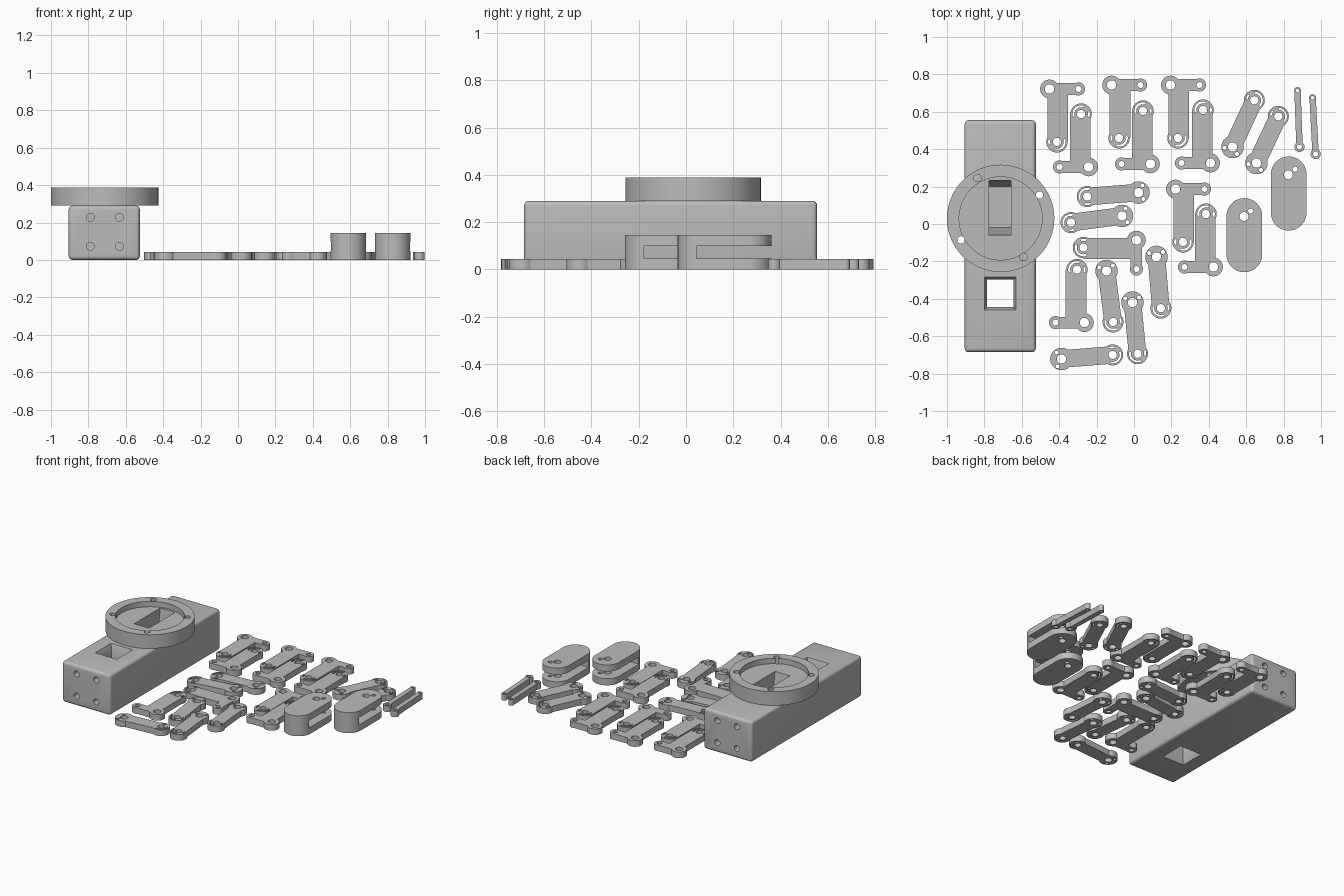
import bpy, bmesh, math
from mathutils import Matrix, Vector

if "Cube" in bpy.data.objects:
    bpy.data.objects.remove(bpy.data.objects["Cube"])

gray = bpy.data.materials.new("plain_gray")
gray.diffuse_color = (0.5, 0.5, 0.5, 1)
gray.use_nodes = True
gray.node_tree.nodes["Principled BSDF"].inputs["Base Color"].default_value = gray.diffuse_color
T = 0.043  # link thickness


def circle(x, y, r, n=32):
    return [(x + r * math.cos(2 * math.pi * i / n), y + r * math.sin(2 * math.pi * i / n)) for i in range(n)]


def rect(x0, x1, y0, y1):
    return [(x0, y0), (x1, y0), (x1, y1), (x0, y1)]


def arc(x, y, r0, r1, a0, a1, n=12):
    ang = [math.radians(a0 + (a1 - a0) * i / n) for i in range(n + 1)]
    outer = [(x + r1 * math.cos(a), y + r1 * math.sin(a)) for a in ang]
    return outer + [(x + r0 * math.cos(a), y + r0 * math.sin(a)) for a in reversed(ang)]


def capsule(x, y, r, half, n=24):
    a = [math.pi * i / n for i in range(n + 1)]
    top = [(x + r * math.cos(t), y + half + r * math.sin(t)) for t in a]
    return top + [(x - r * math.cos(t), y - half - r * math.sin(t)) for t in a]


def prism(bm, pts, z0, z1, top=None, mat=None):
    """Closed prism, or frustum when another top outline is given."""
    mat = mat or Matrix()
    lo = [bm.verts.new(mat @ Vector((x, y, z0))) for x, y in pts]
    hi = [bm.verts.new(mat @ Vector((x, y, z1))) for x, y in (top or pts)]
    bm.faces.new(lo[::-1])
    bm.faces.new(hi)
    n = len(lo)
    for i in range(n):
        bm.faces.new((lo[i], lo[(i + 1) % n], hi[(i + 1) % n], hi[i]))


def to_object(name, bm):
    bmesh.ops.recalc_face_normals(bm, faces=bm.faces[:])
    me = bpy.data.meshes.new(name)
    bm.to_mesh(me)
    bm.free()
    me.materials.append(gray)
    ob = bpy.data.objects.new(name, me)
    bpy.context.collection.objects.link(ob)
    return ob


def carve(ob, cutter_bm):
    """Merge overlapping solids, cut the holes and shade."""
    cutter = to_object("cutter", cutter_bm)
    cutter.hide_render = True
    mod = ob.modifiers.new("cut", "BOOLEAN")
    mod.operation, mod.solver, mod.object = "DIFFERENCE", "EXACT", cutter
    mod.use_self = True
    dg = bpy.context.evaluated_depsgraph_get()
    ob.data = bpy.data.meshes.new_from_object(ob.evaluated_get(dg))
    ob.modifiers.clear()
    bpy.data.objects.remove(cutter)
    bpy.ops.object.select_all(action="DESELECT")
    ob.select_set(True)
    bpy.context.view_layer.objects.active = ob
    bpy.ops.object.shade_smooth_by_angle(angle=math.radians(30))
    return ob


def plate(name, outlines, holes, h=T):
    body, cut = bmesh.new(), bmesh.new()
    for p in outlines:
        prism(body, p, 0, h)
    for p in holes:
        prism(cut, p, -0.05, h + 0.05)
    return carve(to_object(name, body), cut)


def place_copies(ob, spots):
    for i, (x, y, angle) in enumerate(spots):
        o = ob if i == 0 else ob.copy()
        if i:
            bpy.context.collection.objects.link(o)
        o.location, o.rotation_euler = (x, y, 0), (0, 0, angle)


def slot_cut(bm):
    # tapered well shared by the turntable and the housing
    prism(bm, rect(-0.775, -0.658, -0.02, 0.2), 0.1, 0.42, rect(-0.775, -0.658, -0.07, 0.243))


# Housing: rounded block with a square through hole and drilled ends
bm = bmesh.new()
prism(bm, rect(-0.905, -0.525, -0.685, 0.555), 0, 0.29)
bmesh.ops.recalc_face_normals(bm, faces=bm.faces[:])
bmesh.ops.bevel(bm, geom=bm.edges[:], offset=0.02, segments=4, profile=0.5, affect="EDGES")
cut = bmesh.new()
hole_in, hole_out = rect(-0.785, -0.645, -0.445, -0.298), rect(-0.8, -0.63, -0.46, -0.283)
prism(cut, hole_in, 0.03, 0.26)
prism(cut, hole_in, 0.255, 0.291, hole_out)
prism(cut, hole_out, -0.001, 0.035, hole_in)
slot_cut(cut)
turn = Matrix.Rotation(math.pi / 2, 4, "X")  # local z becomes -y
for x in (-0.789, -0.634):
    for z in (0.072, 0.228):
        prism(cut, circle(x, z, 0.021, 24), 0.45, 0.75, mat=turn)
        prism(cut, circle(x, z, 0.021, 24), -0.6, -0.33, mat=turn)
carve(to_object("housing", bm), cut)

# Turntable: dished disc with four screw holes and the well
bm, cut = bmesh.new(), bmesh.new()
prism(bm, circle(-0.713, 0.03, 0.287, 96), 0.29, 0.388)
prism(cut, circle(-0.713, 0.03, 0.222, 96), 0.35, 0.45)
slot_cut(cut)
for x, y in ((-0.837, 0.246), (-0.505, 0.155), (-0.925, -0.085), (-0.59, -0.176)):
    prism(cut, circle(x, y, 0.02, 24), 0.2, 0.45)
carve(to_object("turntable", bm), cut)

# L-shaped links
fx, fy = 0.04, -0.283
l_link = plate("l_link",
    [circle(0, 0, 0.05), circle(0.155, 0, 0.035), rect(0, 0.155, -0.031, 0.031),
     rect(-0.011, 0.1, fy, -0.01), circle(fx, fy, 0.057, 40)],
    [circle(0, 0, 0.025), circle(0.155, 0, 0.016), circle(fx, fy, 0.022),
     arc(fx, fy, 0.036, 0.047, -110, 20), arc(fx, fy, 0.036, 0.047, 160, 200)])
h = math.pi
place_copies(l_link, [(-0.452, 0.722, 0), (-0.243, 0.305, h), (-0.12, 0.743, 0), (0.088, 0.321, h),
                      (0.195, 0.743, 0), (0.409, 0.326, h), (0.222, 0.187, 0), (0.425, -0.23, h),
                      (-0.265, -0.527, h), (0.013, -0.086, -h / 2)])

# Straight links, placed from the knob end towards the slotted end
L = 0.275
s_link = plate("straight_link",
    [circle(0, 0, 0.06, 40), circle(0, L, 0.056, 40), rect(-0.047, 0.047, 0, L)],
    [circle(0, 0, 0.025), circle(-0.037, -0.024, 0.011, 16), circle(0.037, -0.024, 0.011, 16),
     circle(0, L, 0.022), arc(0, L, 0.036, 0.046, -20, 110), arc(0, L, 0.036, 0.046, 160, 200)])
ends = [(-0.147, -0.251, -0.112, -0.524), (0.12, -0.176, 0.144, -0.455), (-0.008, -0.42, 0.019, -0.695),
        (-0.388, -0.722, -0.115, -0.70), (-0.064, 0.043, -0.334, 0.008), (0.024, 0.168, -0.249, 0.147),
        (0.527, 0.412, 0.644, 0.663), (0.655, 0.326, 0.773, 0.578)]
place_copies(s_link, [(a, b, math.atan2(d - b, c - a) - h / 2) for a, b, c, d in ends])

# Thin tie bars
bar = plate("tie_bar",
    [circle(0, 0, 0.027), circle(0, 0.301, 0.019), rect(-0.017, 0.017, 0, 0.301)],
    [circle(0, 0, 0.014, 20), circle(0, 0.301, 0.01, 20)])
place_copies(bar, [(0.885, 0.412, 0.036), (0.971, 0.374, 0.053)])

# Thick fork blocks, slotted from the back
bm, cut = bmesh.new(), bmesh.new()
prism(bm, capsule(0, 0, 0.095, 0.103), 0, 0.145)
prism(cut, rect(-0.2, 0.2, -0.118, 0.3), 0.047, 0.098)
for x, y, r in ((-0.002, 0.1, 0.024), (0.034, 0.13, 0.014)):
    prism(cut, circle(x, y, r, 24), -0.05, 0.2)
place_copies(carve(to_object("fork_block", bm), cut), [(0.59, -0.06, 0), (0.827, 0.163, 0)])
